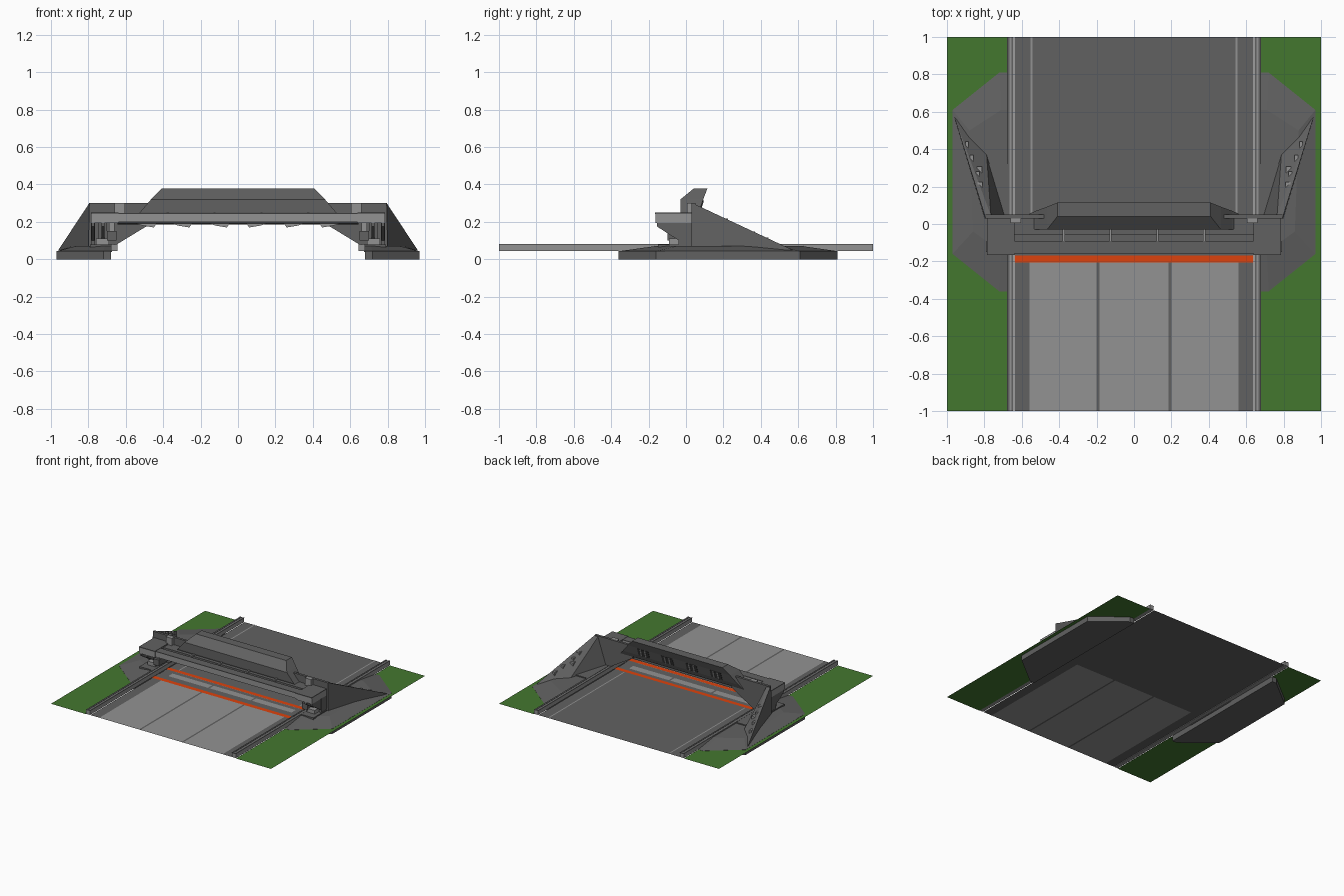
import bpy, bmesh
from mathutils import Vector

if "Cube" in bpy.data.objects:
    bpy.data.objects.remove(bpy.data.objects["Cube"])


def material(name, r, g, b):
    m = bpy.data.materials.new(name)
    m.diffuse_color = (r, g, b, 1)
    m.use_nodes = True
    m.node_tree.nodes["Principled BSDF"].inputs["Base Color"].default_value = m.diffuse_color
    return m


DARK = material("dark_grey", 0.12, 0.12, 0.12)
LIGHT = material("light_grey", 0.29, 0.29, 0.29)
BLACK = material("slot_grey", 0.04, 0.04, 0.04)
GREEN = material("grass_green", 0.057, 0.185, 0.028)
ORANGE = material("warning_orange", 0.72, 0.055, 0.004)


def finish(name, bm, mat):
    me = bpy.data.meshes.new(name)
    bm.to_mesh(me)
    bm.free()
    me.materials.append(mat)
    ob = bpy.data.objects.new(name, me)
    bpy.context.collection.objects.link(ob)
    return ob


def loft(name, rings, mat, s=1):
    """Join equal-length rings of points and cap both ends."""
    bm = bmesh.new()
    vs = [[bm.verts.new((p[0] * s, p[1], p[2])) for p in r] for r in rings]
    n = len(vs[0])
    for a, b in zip(vs, vs[1:]):
        for i in range(n):
            j = (i + 1) % n
            bm.faces.new((a[i], a[j], b[j], b[i]))
    bm.faces.new(vs[0])
    bm.faces.new(vs[-1])
    bmesh.ops.recalc_face_normals(bm, faces=bm.faces)
    return finish(name, bm, mat)


def rect(x0, x1, y0, y1, z):
    return [(x0, y0, z), (x1, y0, z), (x1, y1, z), (x0, y1, z)]


def box(name, x0, x1, y0, y1, z0, z1, mat, s=1):
    return loft(name, [rect(x0, x1, y0, y1, z0), rect(x0, x1, y0, y1, z1)], mat, s)


def sheet(name, x0, x1, y0, y1, z, mat):
    bm = bmesh.new()
    bm.faces.new([bm.verts.new(p) for p in rect(x0, x1, y0, y1, z)])
    return finish(name, bm, mat)


def hull(name, pts, mat, s=1):
    bm = bmesh.new()
    for p in pts:
        bm.verts.new((p[0] * s, p[1], p[2]))
    bmesh.ops.convex_hull(bm, input=bm.verts)
    bmesh.ops.recalc_face_normals(bm, faces=bm.faces)
    bmesh.ops.dissolve_limit(bm, angle_limit=0.02, verts=bm.verts, edges=bm.edges)
    return finish(name, bm, mat)


def profile_x(name, x0, x1, prof, mat, s=1):
    """Extrude a (y, z) profile along x."""
    return loft(name, [[(x, y, z) for y, z in prof] for x in (x0, x1)], mat, s)


# Road surface: dark rear, three light panels in front with dark seams
Z = 0.045
sheet("rear_road", -0.64, 0.64, 0, 1, Z, DARK)
for x0, x1 in ((-0.56, -0.2), (-0.18, 0.18), (0.2, 0.56)):
    a, b = (x0, x1) if abs(x0 + x1) > 0.1 else (-0.185, 0.185)
    sheet("front_panel", a, b, -1, 0, Z, LIGHT)
for x0, x1 in ((-0.64, -0.56), (-0.2, -0.185), (0.185, 0.2), (0.56, 0.64)):
    sheet("front_seam", x0, x1, -1, 0, Z, DARK)

# Threshold under the gate: orange strips with a dark slot between
for y0, y1 in ((-0.205, -0.168), (-0.02, 0.015)):
    sheet("orange_strip", -0.64, 0.64, y0, y1, Z + 0.004, ORANGE)
sheet("threshold_slot", -0.64, 0.64, -0.168, -0.11, Z + 0.003, DARK)
sheet("threshold_edge", -0.64, 0.64, -0.055, -0.02, Z + 0.003, DARK)

for s in (-1, 1):
    # Grass, lane line and guide rail
    sheet("grass", *sorted((0.68 * s, s)), -1, 1, 0.042, GREEN)
    sheet("lane_line", *sorted((0.543 * s, 0.553 * s)), 0.02, 1, Z + 0.003, LIGHT)
    box("rail", 0.645, 0.68, -1, 1, 0.045, 0.078, LIGHT, s)
    box("rail_cap_inner", 0.643, 0.655, -1, 1, 0.078, 0.081, DARK, s)
    box("rail_cap_outer", 0.666, 0.68, -1, 1, 0.078, 0.081, DARK, s)

    # Foundation slab with gently sloped top
    outline = [(0.68, -0.36), (0.72, -0.36), (0.97, -0.16),
               (0.97, 0.61), (0.72, 0.81), (0.68, 0.81)]
    top = [(0.68, -0.15), (0.71, -0.15), (0.86, -0.04),
           (0.88, 0.5), (0.71, 0.61), (0.68, 0.61)]
    loft("foundation", [[(x, y, 0) for x, y in outline],
                        [(x, y, 0.043) for x, y in outline],
                        [(x, y, 0.072) for x, y in top]], DARK, s)
    box("foundation_block", 0.675, 0.79, -0.15, 0.32, 0.04, 0.08, DARK, s)

    # Rear wing buttress
    A, B = Vector((0.80, 0.035, 0.05)), Vector((0.96, 0.57, 0.05))
    C, D = Vector((0.68, 0.035, 0.05)), Vector((0.79, 0.40, 0.05))
    T, T2 = Vector((0.795, 0.035, 0.30)), Vector((0.765, 0.045, 0.295))
    hull("wing", [A, B, C, D, T, T2], DARK, s)
    for k, (a, b, c) in enumerate(((0.5, 0.25, 0.25), (0.62, 0.18, 0.2), (0.35, 0.45, 0.2),
                                   (0.4, 0.2, 0.4), (0.22, 0.6, 0.18))):
        p = T * a + B * b + D * c
        r = 0.014 if k % 2 else 0.009
        box("wing_fitting", p.x - r, p.x + r, p.y - 0.02, p.y + 0.02,
            p.z - 0.02, p.z + 0.012, LIGHT, s)

    # Upright back plate joining the wing to the beam
    hull("back_plate", [(x, y, z) for y in (0.03, 0.05) for x, z in
                        ((0.45, 0.2), (0.45, 0.30), (0.795, 0.30), (0.80, 0.06),
                         (0.68, 0.06), (0.66, 0.2))], DARK, s)
    box("plate_lug", 0.605, 0.66, 0.005, 0.03, 0.24, 0.30, LIGHT, s)

    # Head block on each side with pillar, bracket and machinery
    box("head_block", 0.64, 0.785, -0.162, 0.03, 0.195, 0.243, LIGHT, s)
    box("head_block_cap", 0.64, 0.785, -0.165, 0.03, 0.243, 0.25, DARK, s)
    box("outer_post", 0.765, 0.785, -0.04, 0.03, 0.08, 0.195, DARK, s)
    box("pillar", 0.70, 0.745, -0.03, 0.03, 0.08, 0.195, DARK, s)
    box("pillar_foot", 0.69, 0.76, -0.09, 0.03, 0.08, 0.11, LIGHT, s)
    box("motor", 0.65, 0.70, -0.10, 0.01, 0.10, 0.15, DARK, s)
    box("motor_mount", 0.66, 0.69, -0.08, 0, 0.15, 0.195, LIGHT, s)
    for x in (0.715, 0.768):
        profile_x("bracket", x, x + 0.014,
                  [(-0.155, 0.195), (-0.155, 0.175), (-0.03, 0.095), (0.02, 0.095), (0.02, 0.195)],
                  DARK, s)

# Cross beam with sloping underside panel
profile_x("cross_beam", -0.64, 0.64,
          [(-0.155, 0.2), (-0.155, 0.243), (-0.09, 0.243), (-0.09, 0.2)], LIGHT)
box("cross_beam_cap", -0.64, 0.64, -0.158, -0.09, 0.243, 0.248, DARK)
profile_x("beam_ledge", -0.645, 0.645,
          [(-0.09, 0.195), (-0.09, 0.225), (-0.055, 0.225), (-0.055, 0.24),
           (0.03, 0.24), (0.03, 0.185), (-0.04, 0.185)], DARK)

# Downward wedges under the beam
for x in (-0.5, -0.31, -0.11, 0.11, 0.31, 0.5):
    d = 1 if x > 0 else -1
    hull("scanner_wedge", [(x + u, y, z) for y in (-0.07, 0.0) for u, z in
                           ((-0.07, 0.2), (0.07, 0.2), (-0.05 * d, 0.17), (0.01 * d, 0.18))], LIGHT)
for x in (-0.375, -0.125, 0.125, 0.375):
    box("beam_rib", x - 0.006, x + 0.006, -0.09, -0.02, 0.225, 0.25, LIGHT)

# Tapered hood over the beam
loft("hood", [rect(-hx, hx, y0, y1, z) for hx, y0, y1, z in (
    (0.56, -0.02, 0.055, 0.215), (0.525, -0.03, 0.07, 0.25),
    (0.465, -0.03, 0.092, 0.32), (0.41, 0.04, 0.114, 0.377))], DARK)

# Vent slots in the rear of the hood
for x in (-0.33, -0.11, 0.11, 0.33):
    for u, w, m in ((0, 0.05, BLACK), (-0.02, 0.006, LIGHT), (0.02, 0.006, LIGHT)):
        e = 0.003 if m is BLACK else 0.006
        hull("hood_vent", [(x + u + t * w, y + k, z) for t in (-1, 1) for k in (0, e)
                           for y, z in ((0.071, 0.253), (0.0905, 0.315))], m)
